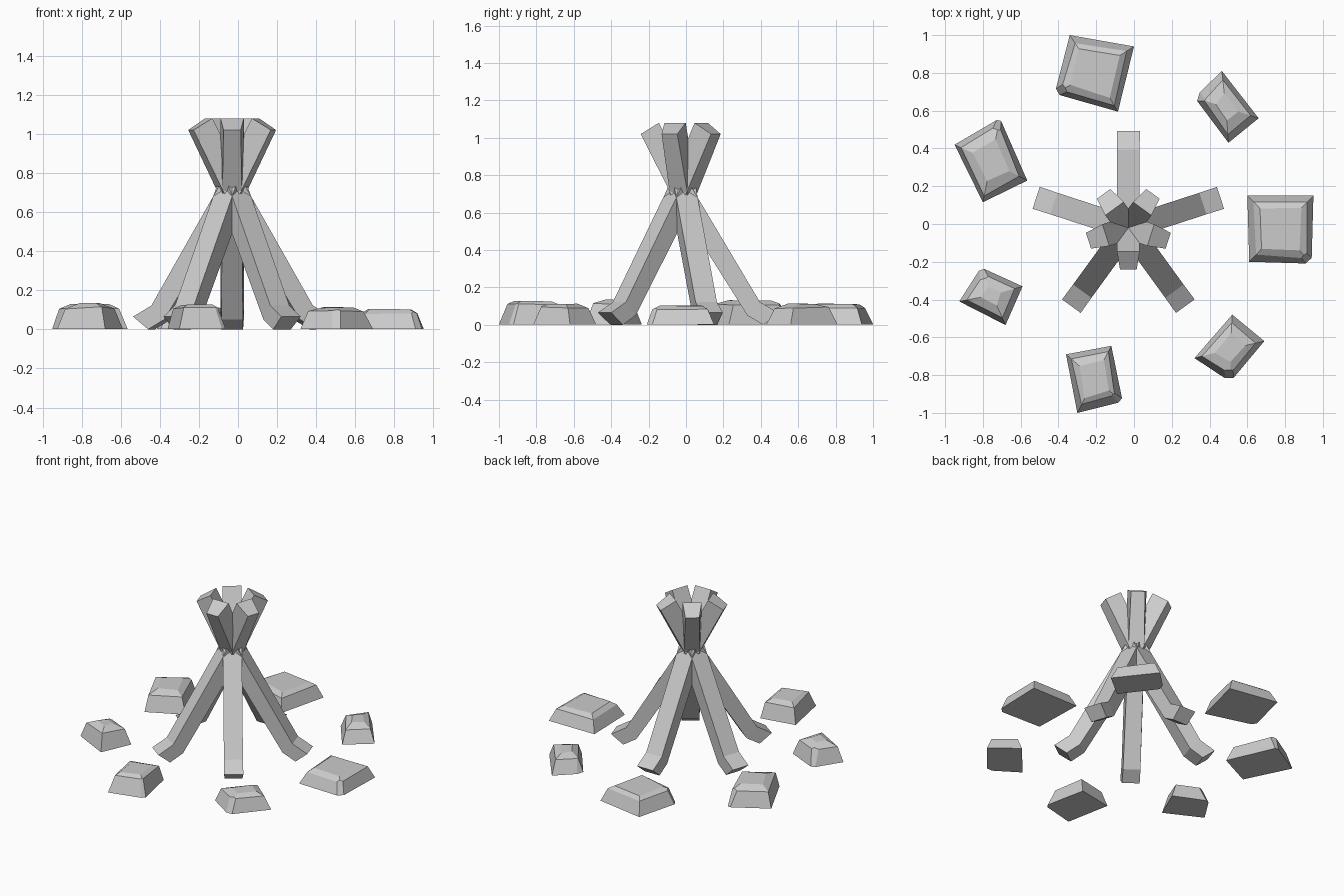
import bpy, bmesh, math, random
from mathutils import Vector

if "Cube" in bpy.data.objects:
    bpy.data.objects.remove(bpy.data.objects["Cube"])

random.seed(4)


def finish(bm, name):
    bmesh.ops.recalc_face_normals(bm, faces=bm.faces)
    mesh = bpy.data.meshes.new(name)
    bm.to_mesh(mesh)
    bm.free()
    obj = bpy.data.objects.new(name, mesh)
    bpy.context.collection.objects.link(obj)
    return obj


def loft(bm, rings):
    """Skin equal-length rings of points and cap both ends."""
    vs = [[bm.verts.new(p) for p in ring] for ring in rings]
    n = len(vs[0])
    for a, b in zip(vs, vs[1:]):
        for i in range(n):
            j = (i + 1) % n
            bm.faces.new((a[i], a[j], b[j], b[i]))
    bm.faces.new(vs[0][::-1])
    bm.faces.new(vs[-1])


# Logs: side profile as (radius, height) of upper and lower face, with half widths
CENTRE = Vector((-0.03, -0.02, 0))
PROFILE = [
    ((0.513, 0.065), (0.434, 0.0), 0.061, 0.056),
    ((0.415, 0.122), (0.348, 0.050), 0.060, 0.055),
    ((0.062, 0.715), (-0.058, 0.695), 0.060, 0.050),
    ((-0.125, 1.08), (-0.222, 1.02), 0.060, 0.044),
]
for k in range(5):
    ang = math.radians(90 + 72 * k)
    out = Vector((math.cos(ang), math.sin(ang), 0))
    side = Vector((-out.y, out.x, 0))

    def place(p, w):
        return CENTRE + out * p[0] + side * w + Vector((0, 0, p[1]))

    bm = bmesh.new()
    loft(bm, [[place(a, -wa), place(a, wa), place(b, wb), place(b, -wb)]
              for a, b, wa, wb in PROFILE])
    finish(bm, f"log_{k + 1}")

# Stones: footprint corners, height, top inset, chipped corner
STONES = [
    ([(-.34, 1.0), (0, .94), (-.085, .595), (-.42, .69)], .115, .06, 3),
    ([(.32, .67), (.465, .81), (.66, .56), (.50, .43)], .115, .085, 0),
    ([(.60, .15), (.95, .15), (.94, -.21), (.61, -.20)], .105, .06, 2),
    ([(.52, -.48), (.69, -.62), (.51, -.835), (.32, -.71)], .115, .075, 2),
    ([(-.36, -.69), (-.12, -.645), (-.06, -.94), (-.30, -1.0)], .13, .06, 2),
    ([(-.81, -.23), (-.59, -.33), (-.68, -.535), (-.925, -.41)], .135, .085, 0),
    ([(-.95, .42), (-.71, .56), (-.565, .23), (-.80, .115)], .135, .08, 1),
]
for k, (foot, h, inset, chip) in enumerate(STONES):
    base = [Vector((x, y, 0.003)) for x, y in foot]
    mid = sum(base, Vector()) / 4

    def ring(d, z, wobble):
        pts = []
        for p in base:
            q = p + (mid - p).normalized() * (d + random.uniform(-wobble, wobble))
            q.z = z + random.uniform(-wobble, 0)
            pts.append(q)
        return pts

    bm = bmesh.new()
    top = ring(inset + 0.03, h, 0.006)
    loft(bm, [base, ring(0.045, h * 0.86, 0.012), top])
    # Knock one corner off with a sloping cut
    corner = base[chip]
    outward = (corner - mid).normalized()
    at = corner - outward * 0.055 + Vector((0, 0, h * 0.7))
    cut = bmesh.ops.bisect_plane(bm, geom=bm.verts[:] + bm.edges[:] + bm.faces[:],
                                 plane_co=at, plane_no=outward + Vector((0, 0, 0.45)),
                                 clear_outer=True)
    edges = [e for e in cut["geom_cut"] if isinstance(e, bmesh.types.BMEdge)]
    bmesh.ops.holes_fill(bm, edges=edges)
    finish(bm, f"stone_{k + 1}")
